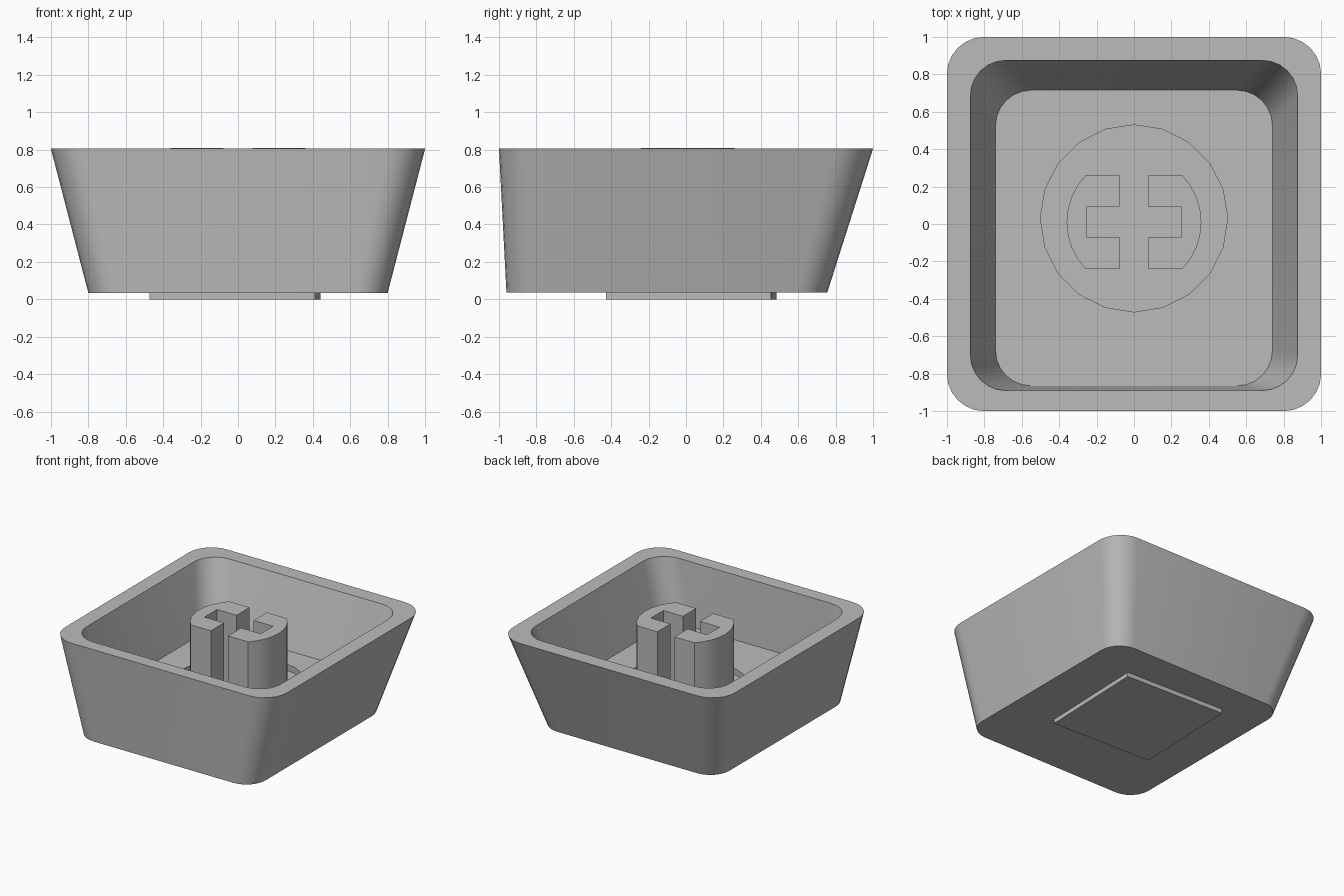
import bpy
import bmesh
from math import sin, cos, pi, asin, radians

if "Cube" in bpy.data.objects:
    bpy.data.objects.remove(bpy.data.objects["Cube"])

grey = bpy.data.materials.new("Plain grey")
grey.use_nodes = True
GREY = (0.5, 0.5, 0.5, 1)
grey.diffuse_color = GREY
grey.node_tree.nodes["Principled BSDF"].inputs["Base Color"].default_value = GREY

RIM, FLOOR, RECESS, UNDER = 0.805, 0.29, 0.24, 0.035


def finish(name, bm):
    bmesh.ops.recalc_face_normals(bm, faces=bm.faces)
    mesh = bpy.data.meshes.new(name)
    bm.to_mesh(mesh)
    bm.free()
    mesh.materials.append(grey)
    obj = bpy.data.objects.new(name, mesh)
    bpy.context.collection.objects.link(obj)
    bpy.ops.object.select_all(action='DESELECT')
    obj.select_set(True)
    bpy.context.view_layer.objects.active = obj
    bpy.ops.object.shade_smooth_by_angle(angle=radians(30))
    return obj


def rounded_rect(half_x, y0, y1, r, steps=6):
    """Outline running counter-clockwise from the right back corner."""
    pts = []
    centres = [(half_x - r, y1 - r), (r - half_x, y1 - r),
               (r - half_x, y0 + r), (half_x - r, y0 + r)]
    for quarter, (cx, cy) in enumerate(centres):
        for i in range(steps + 1):
            a = (quarter + i / steps) * pi / 2
            pts.append((cx + r * cos(a), cy + r * sin(a)))
    return pts


def circle(cy, r, sides):
    return [(r * cos(2 * pi * i / sides), cy + r * sin(2 * pi * i / sides))
            for i in range(sides)]


def ring(bm, pts, z):
    return [bm.verts.new((x, y, z)) for x, y in pts]


def bridge(bm, a, b):
    for i in range(len(a)):
        j = (i + 1) % len(a)
        bm.faces.new((a[i], a[j], b[j], b[i]))


def prism(bm, pts, z0, z1):
    low, high = ring(bm, pts, z0), ring(bm, pts, z1)
    bridge(bm, low, high)
    bm.faces.new(low[::-1])
    bm.faces.new(high)


# Hollow tapered shell with a round recess in its floor
bm = bmesh.new()
base = ring(bm, rounded_rect(0.8, -0.96, 0.755, 0.17), UNDER)
outer = ring(bm, rounded_rect(1, -1, 1, 0.2), RIM)
inner = ring(bm, rounded_rect(0.875, -0.89, 0.875, 0.19), RIM)
floor = ring(bm, rounded_rect(0.74, -0.865, 0.715, 0.19), FLOOR)
hole = ring(bm, circle(0.03, 0.5, 20), FLOOR)
pit = ring(bm, circle(0.03, 0.5, 20), RECESS)
bm.faces.new(base[::-1])
for a, b in ((base, outer), (outer, inner), (inner, floor), (hole, pit)):
    bridge(bm, a, b)
bm.faces.new(pit)
edges = [bm.edges.get((loop[i - 1], loop[i]))
         for loop in (floor, hole) for i in range(len(loop))]
bmesh.ops.triangle_fill(bm, edges=edges, use_beauty=True)
finish("shell", bm)

# Two C-shaped stem halves leaving a cross-shaped socket between them
R, CY, HALF = 0.36, 0.01, 0.25
SLOT, ARM_X, ARM_Y = 0.077, 0.253, 0.08
end = asin(HALF / R)
for name, side in (("stem_left", 1), ("stem_right", -1)):
    arc = [-end + 2 * end * i / 8 for i in range(9)]
    pts = [(R * cos(a), R * sin(a)) for a in arc]
    pts += [(SLOT, HALF), (SLOT, ARM_Y), (ARM_X, ARM_Y),
            (ARM_X, -ARM_Y), (SLOT, -ARM_Y), (SLOT, -HALF)]
    bm = bmesh.new()
    prism(bm, [(side * x, CY + y) for x, y in pts], RECESS, RIM + 0.004)
    finish(name, bm)

# Slightly turned square plate under the shell
bm = bmesh.new()
h = 0.442
prism(bm, [(-h, -h), (h, -h), (h, h), (-h, h)], 0, UNDER + 0.005)
plate = finish("under_plate", bm)
plate.location = (-0.015, 0.028, 0)
plate.rotation_euler.z = radians(-1.95)
